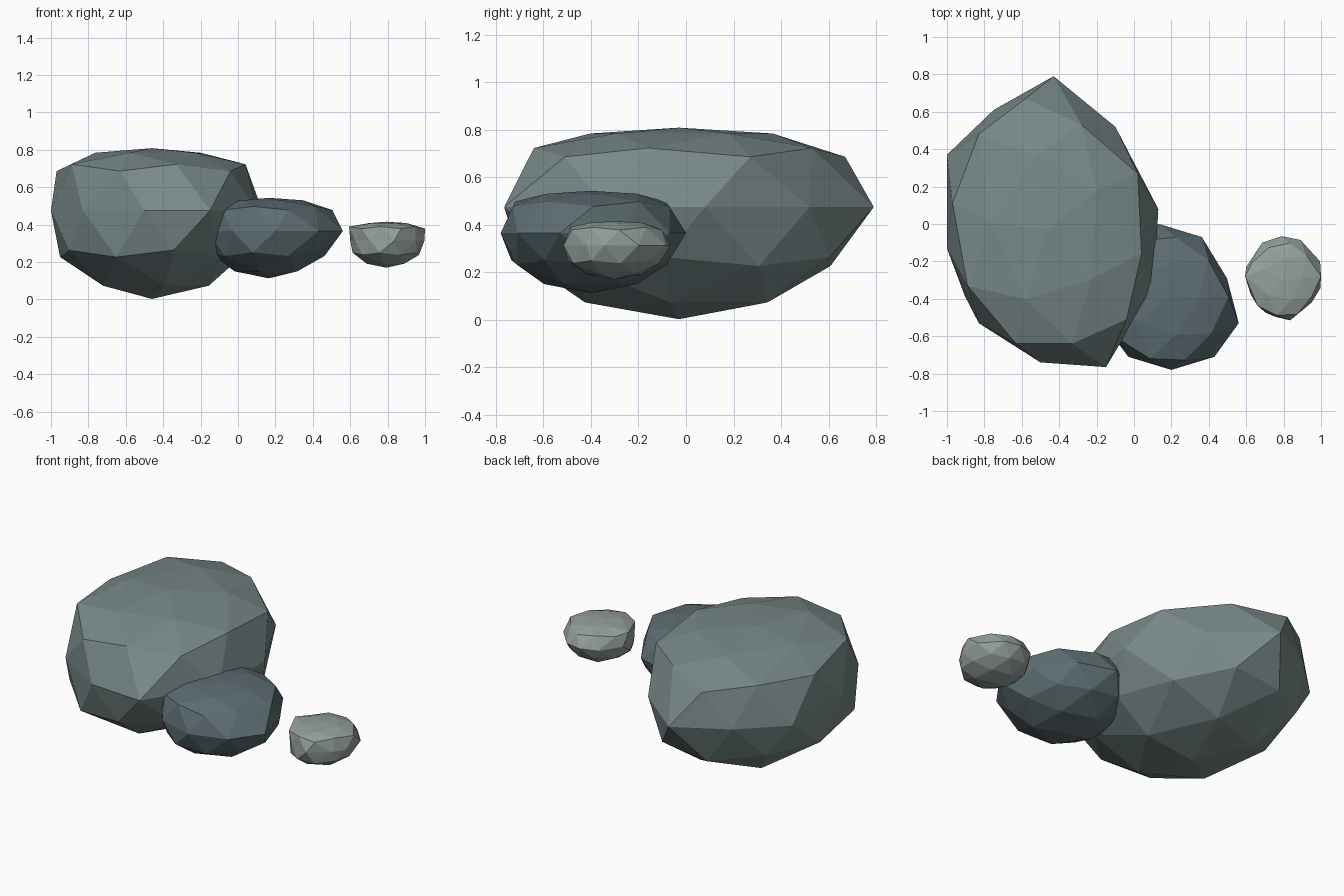
import bpy, bmesh
from math import atan2, degrees, radians
from mathutils import Matrix

if "Cube" in bpy.data.objects:
    bpy.data.objects.remove(bpy.data.objects["Cube"])


def snap(v, points, centre, radii):
    """Move a vertex to the outline point lying in its direction, if there is one."""
    own = degrees(atan2(v.y, v.x))
    for x, y in points:
        px, py = (x - centre[0]) / radii[0], (y - centre[1]) / radii[1]
        gap = (degrees(atan2(py, px)) - own + 180) % 360 - 180
        if abs(gap) < 15:
            v.x, v.y = px, py
            return


def rock(name, centre, radii, turn, colour, equator, shoulder):
    bm = bmesh.new()
    bmesh.ops.create_icosphere(bm, subdivisions=2, radius=1,
                               matrix=Matrix.Rotation(radians(turn), 4, 'Z'))
    for vert in bm.verts:
        v = vert.co
        # uneven waist and upper shoulder
        if abs(v.z) < 0.1:
            snap(v, equator, centre, radii)
        elif 0.4 < v.z < 0.6:
            snap(v, shoulder, centre, radii)
        # flattened crown
        if v.z > 0.55:
            v.z = 0.55 + (v.z - 0.55) * 0.35
        for i in range(3):
            v[i] = v[i] * radii[i] + centre[i]
    mesh = bpy.data.meshes.new(name)
    bm.to_mesh(mesh)
    bm.free()
    mat = bpy.data.materials.new(name + "_stone")
    mat.diffuse_color = (*colour, 1)
    mat.use_nodes = True
    mat.node_tree.nodes["Principled BSDF"].inputs["Base Color"].default_value = mat.diffuse_color
    mesh.materials.append(mat)
    bpy.context.collection.objects.link(bpy.data.objects.new(name, mesh))


# large boulder
rock("large_rock", (-0.46, -0.03, 0.475), (0.58, 0.77, 0.472), 31, (0.19, 0.25, 0.25),
     [(-.43, .79), (-.75, .61), (-1, .37), (-1, -.13), (-.83, -.53),
      (-.50, -.74), (-.15, -.765), (.107, -.34), (.13, .08), (-.10, .52)],
     [(-.58, .67), (-.83, .48), (-.97, .11), (-.89, -.33), (-.63, -.64),
      (-.33, -.64), (-.04, -.51), (.04, -.16), (.02, .27), (-.28, .53)])

# medium rock leaning on it
rock("medium_rock", (0.165, -0.40, 0.365), (0.35, 0.39, 0.252), 2, (0.11, 0.155, 0.17),
     [(.134, 0), (.363, -.07), (.497, -.29), (.56, -.53), (.43, -.71),
      (.20, -.78), (-.03, -.71)],
     [(.505, -.39), (.225, -.07)])

# small separate stone
rock("small_rock", (0.795, -0.30, 0.314), (0.205, 0.225, 0.144), 7, (0.29, 0.35, 0.33),
     [(.79, -.065), (.89, -.085), (.995, -.2), (.95, -.42), (.835, -.515),
      (.705, -.475), (.625, -.38), (.6, -.23), (.685, -.10)],
     [(1.0, -.28), (.594, -.28)])
